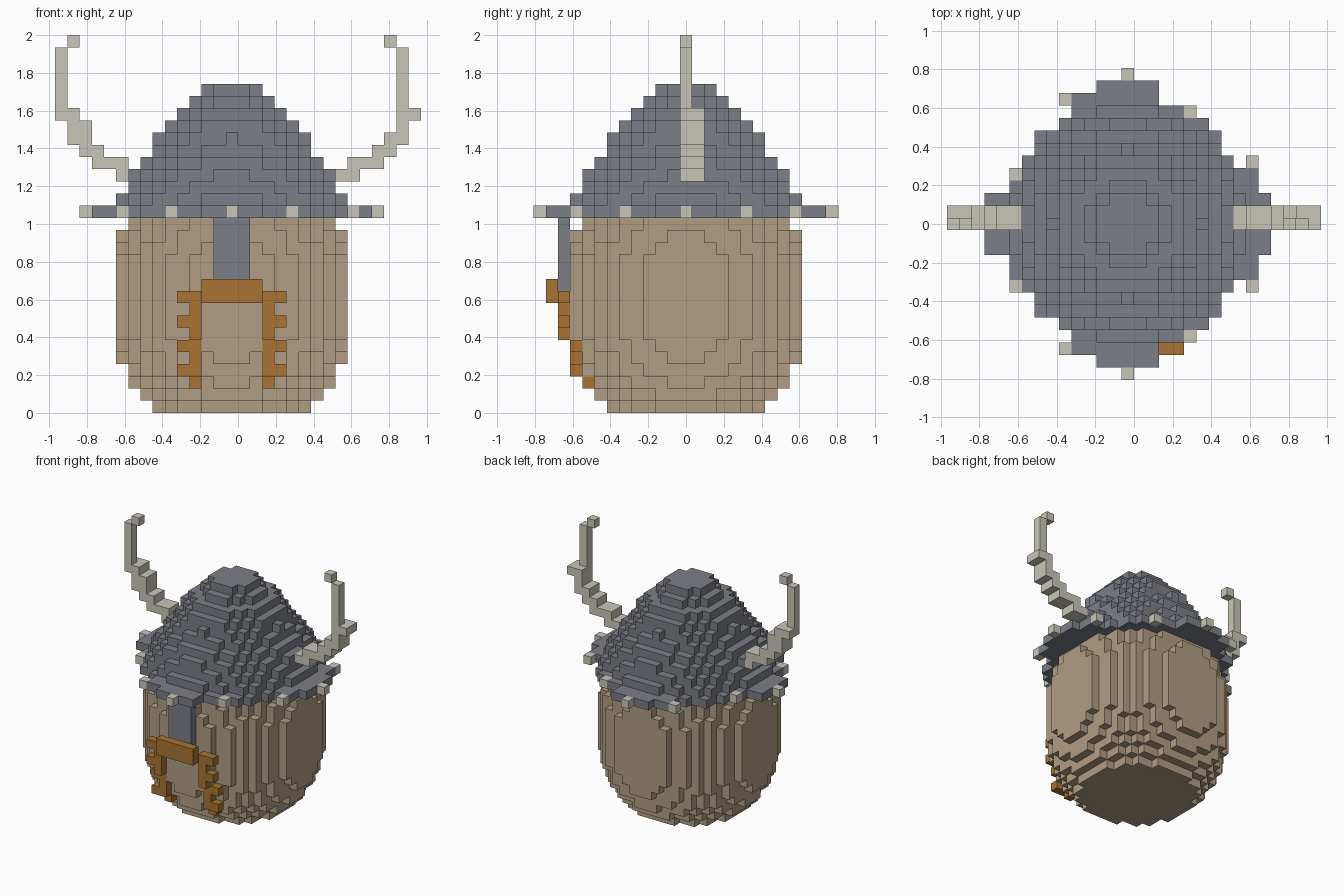
import bpy
import bmesh

if "Cube" in bpy.data.objects:
    bpy.data.objects.remove(bpy.data.objects["Cube"])

S = 2 / 31  # block size; cells are (dx, dy, layer) around the head axis


def material(name, rgb):
    m = bpy.data.materials.new(name)
    lin = [((c / 255 + 0.055) / 1.055) ** 2.4 for c in rgb]
    m.diffuse_color = (*lin, 1)
    m.use_nodes = True
    m.node_tree.nodes["Principled BSDF"].inputs["Base Color"].default_value = m.diffuse_color
    return m


tan = material("tan_skin", (177, 158, 132))
steel = material("grey_steel", (123, 126, 134))
bone = material("pale_bone", (201, 198, 185))
ginger = material("ginger_hair", (168, 116, 51))


def box(x0, x1, y0, y1, z0, z1):
    return {(x, y, z) for x in range(x0, x1 + 1)
            for y in range(y0, y1 + 1) for z in range(z0, z1 + 1)}


def disk(z, r2):
    return {(x, y, z) for x in range(-12, 13) for y in range(-12, 13)
            if x * x + y * y <= r2}


def stack(first, squared_radii):
    cells = set()
    for i, r2 in enumerate(squared_radii):
        cells |= disk(first + i, r2)
    return cells


# Rounded barrel head
head = stack(0, [42, 55, 67, 76, 83, 88] + [93] * 7 + [88, 83, 75])

# Helmet dome
dome = stack(17, [88, 78, 67, 56, 44, 36, 30, 20, 11, 5])

# Helmet brim with four tabs
brim = disk(16, 98) | box(-2, 2, -11, 11, 16, 16) | box(-11, 11, -2, 2, 16, 16)
brim |= box(-4, 0, -10, 10, 16, 16) | box(10, 10, -4, 4, 16, 16)
brim |= box(6, 6, -8, 8, 16, 16)

# Studs round the brim
studs = {(x, y, 16) for x, y in [
    (0, -12), (0, 12), (-12, 0), (12, 0), (-5, 10), (-5, -10),
    (5, 9), (5, -9), (-9, 4), (-9, -5), (10, 5), (10, -5)]}

# Nose guard
nose_guard = box(-1, 1, -10, -10, 10, 15)

# Moustache: crossbar and two drooping strands with side nubs
moustache = box(-2, 2, -11, -11, 9, 10)
for side in (-1, 1):
    for z in range(2, 10):
        y = -10 if z >= 6 else -9 if z >= 3 else -8
        moustache.add((3 * side, y, z))
        if z % 2:
            moustache.add((4 * side, y, z))


# Horns: (dx, bottom layer, top layer); the lower part is two blocks deep
def horn(runs):
    cells = set()
    for x, lo, hi in runs:
        for z in range(lo, hi + 1):
            cells |= box(x, x, 0, 1 if z <= 24 else 0, z, z)
    return cells


left_horn = horn([(-9, 19, 20), (-10, 20, 20), (-11, 20, 21), (-12, 21, 23),
                  (-13, 22, 24), (-14, 24, 29), (-13, 30, 30)])
right_horn = horn([(9, 19, 19), (10, 19, 20), (11, 20, 20), (12, 20, 21),
                   (13, 21, 22), (14, 22, 29), (15, 24, 24), (13, 30, 30)])

parts = [("head", head, tan), ("helmet_dome", dome, steel),
         ("helmet_brim", brim, steel), ("nose_guard", nose_guard, steel),
         ("moustache", moustache, ginger), ("brim_studs", studs, bone),
         ("left_horn", left_horn, bone), ("right_horn", right_horn, bone)]

# Each cell belongs to one part only; later parts win
owner = {}
for name, cells, _ in parts:
    for c in cells:
        owner[c] = name

# Face direction and its four corners, wound outwards
SIDES = [((1, 0, 0), ((1, 0, 0), (1, 1, 0), (1, 1, 1), (1, 0, 1))),
         ((-1, 0, 0), ((0, 0, 0), (0, 0, 1), (0, 1, 1), (0, 1, 0))),
         ((0, 1, 0), ((0, 1, 0), (0, 1, 1), (1, 1, 1), (1, 1, 0))),
         ((0, -1, 0), ((0, 0, 0), (1, 0, 0), (1, 0, 1), (0, 0, 1))),
         ((0, 0, 1), ((0, 0, 1), (1, 0, 1), (1, 1, 1), (0, 1, 1))),
         ((0, 0, -1), ((0, 0, 0), (0, 1, 0), (1, 1, 0), (1, 0, 0)))]


def build(name, mat):
    bm = bmesh.new()
    verts = {}
    for c in sorted(k for k, v in owner.items() if v == name):
        for d, corners in SIDES:
            if tuple(a + b for a, b in zip(c, d)) in owner:
                continue
            face = []
            for k in corners:
                p = tuple(a + b for a, b in zip(c, k))
                if p not in verts:
                    verts[p] = bm.verts.new(
                        ((p[0] - 1) * S, (p[1] - 0.5) * S, p[2] * S))
                face.append(verts[p])
            bm.faces.new(face)
    mesh = bpy.data.meshes.new(name)
    bm.to_mesh(mesh)
    bm.free()
    mesh.materials.append(mat)
    bpy.context.collection.objects.link(bpy.data.objects.new(name, mesh))


for name, _, mat in parts:
    build(name, mat)
